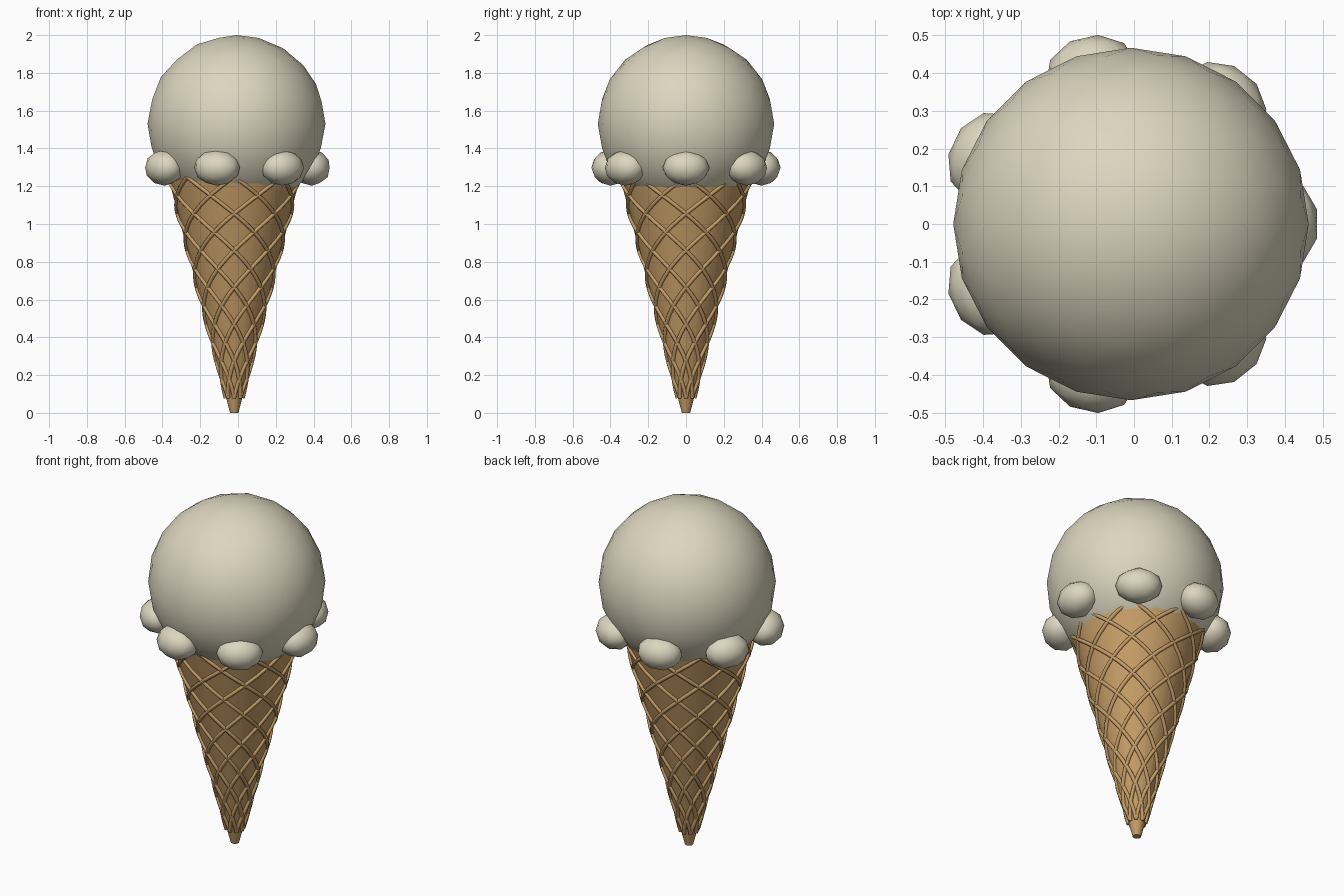
import bpy
import bmesh
from math import sin, cos, pi, tau

cube = bpy.data.objects.get("Cube")
if cube:
    bpy.data.objects.remove(cube, do_unlink=True)

AXIS_X = -0.02
CONE_TOP, CONE_BASE_R, CONE_TOP_R = 1.25, 0.022, 0.35
RIB_START, RIB_COUNT, RIB_PITCH = 0.08, 8, 0.195


def material(name, rgb):
    mat = bpy.data.materials.new(name)
    mat.use_nodes = True
    color = (*rgb, 1)
    mat.diffuse_color = color
    mat.node_tree.nodes["Principled BSDF"].inputs["Base Color"].default_value = color
    return mat


cream = material("vanilla cream", (0.72, 0.67, 0.52))
wafer = material("wafer brown", (0.56, 0.335, 0.135))


def add_object(name, data, mat):
    obj = bpy.data.objects.new(name, data)
    bpy.context.collection.objects.link(obj)
    data.materials.append(mat)
    return obj


def ball(name, detail, location, scale, turn=0):
    mesh = bpy.data.meshes.new(name)
    bm = bmesh.new()
    bmesh.ops.create_icosphere(bm, subdivisions=detail, radius=1)
    for face in bm.faces:
        face.smooth = True
    bm.to_mesh(mesh)
    bm.free()
    obj = add_object(name, mesh, cream)
    obj.location, obj.scale = location, scale
    obj.rotation_euler.z = turn


def cone_radius(z):
    return CONE_BASE_R + (CONE_TOP_R - CONE_BASE_R) * z / CONE_TOP


# Scoop and the ring of drips around its lower edge
ball("scoop", 3, (-0.008, 0, 1.53), (0.471, 0.467, 0.47))
for i in range(7):
    a = tau * i / 7
    ball(f"drip_{i + 1}", 2, (AXIS_X + 0.41 * cos(a), 0.41 * sin(a), 1.298),
         (0.1, 0.124, 0.095), a)

# Tapered wafer cone
bm = bmesh.new()
bmesh.ops.create_cone(bm, cap_ends=True, segments=32, radius1=CONE_BASE_R,
                      radius2=CONE_TOP_R, depth=CONE_TOP)
for face in bm.faces:
    face.smooth = len(face.verts) == 4
for edge in bm.edges:
    edge.smooth = all(f.smooth for f in edge.link_faces)
mesh = bpy.data.meshes.new("cone")
bm.to_mesh(mesh)
bm.free()
add_object("cone", mesh, wafer).location = (AXIS_X, 0, CONE_TOP / 2)

# Crossing spiral ribs, wound both ways around the cone
STEPS = 40
for direction, label in ((1, "left"), (-1, "right")):
    curve = bpy.data.curves.new(f"{label}_hand_ribs", "CURVE")
    curve.dimensions = "3D"
    curve.bevel_depth = 0.011
    curve.bevel_resolution = 1
    curve.use_fill_caps = True
    for i in range(RIB_COUNT):
        spline = curve.splines.new("POLY")
        spline.points.add(STEPS)
        for k, point in enumerate(spline.points):
            z = RIB_START + (CONE_TOP - RIB_START) * k / STEPS
            turns = i + direction * (z - RIB_START) / RIB_PITCH
            a = tau * turns / RIB_COUNT
            r = cone_radius(z) + 0.002
            point.co = (AXIS_X + r * cos(a), r * sin(a), z, 1)
    add_object(f"{label}_hand_ribs", curve, wafer)
